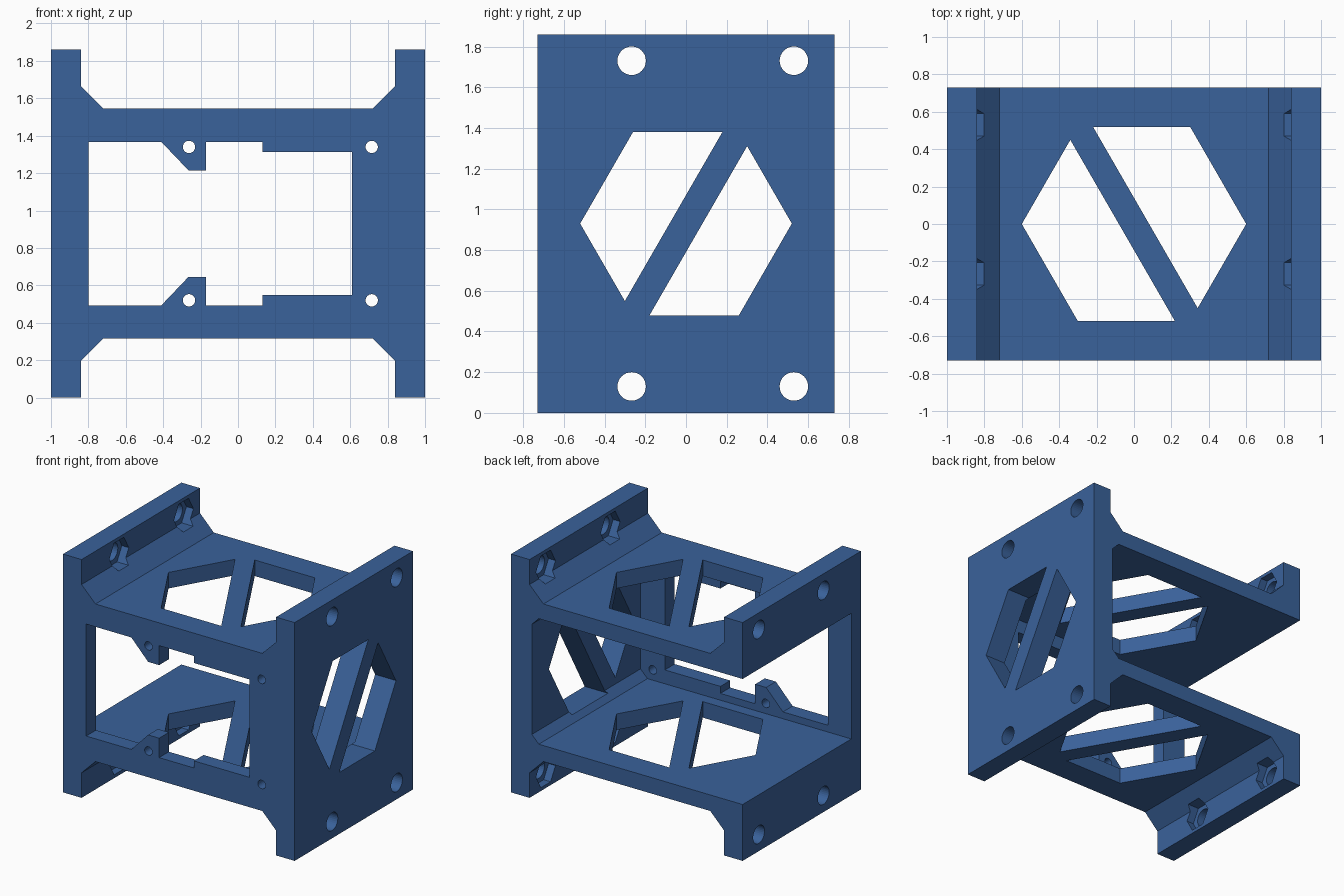
import bpy, bmesh, math
from mathutils import Vector

if "Cube" in bpy.data.objects:
    bpy.data.objects.remove(bpy.data.objects["Cube"])

MID = 0.93          # mirror height of the whole bracket
HALF_D = 0.73       # half depth

blue = bpy.data.materials.new("steel blue")
blue.diffuse_color = (0.042, 0.122, 0.328, 1)
blue.use_nodes = True
blue.node_tree.nodes["Principled BSDF"].inputs["Base Color"].default_value = blue.diffuse_color


def prism(name, pts, axis, lo, hi):
    """Extrude a 2D outline along an axis: x -> (y,z), y -> (x,z), z -> (x,y)."""
    def place(p, t):
        return {'x': (t, p[0], p[1]), 'y': (p[0], t, p[1]), 'z': (p[0], p[1], t)}[axis]
    bm = bmesh.new()
    face = bm.faces.new([bm.verts.new(place(p, lo)) for p in pts])
    ext = bmesh.ops.extrude_face_region(bm, geom=[face])
    shift = Vector(place((0, 0), hi - lo))
    bmesh.ops.translate(bm, vec=shift,
                        verts=[v for v in ext['geom'] if isinstance(v, bmesh.types.BMVert)])
    bmesh.ops.recalc_face_normals(bm, faces=bm.faces)
    me = bpy.data.meshes.new(name)
    bm.to_mesh(me)
    bm.free()
    me.materials.append(blue)
    ob = bpy.data.objects.new(name, me)
    bpy.context.collection.objects.link(ob)
    return ob


def ngon(cx, cy, r, n, start=0.0):
    return [(cx + r * math.cos(start + 2 * math.pi * i / n),
             cy + r * math.sin(start + 2 * math.pi * i / n)) for i in range(n)]


def mirror_z(pts):
    """Close an upper half outline with its reflection about the mid height."""
    return pts + [(x, 2 * MID - z) for x, z in reversed(pts)]


def split_hex(cx, cy, r, angle, half_bar):
    """Two halves of a hexagon, parted by a diagonal bar running corner to corner."""
    h = r * math.sqrt(3) / 2
    e = half_bar / h * r / 2 * 2 / math.sqrt(3) * math.sqrt(3) / 2 * 2
    e = half_bar / math.sin(math.radians(60))      # bar offset along the hexagon side
    halves = []
    for side in (0, math.pi):
        c = [Vector((math.cos(angle + side + k * math.pi / 3),
                     math.sin(angle + side + k * math.pi / 3))) * r for k in range(4)]
        c[0] = c[0] + (c[1] - c[0]).normalized() * e
        c[3] = c[3] + (c[2] - c[3]).normalized() * e
        halves.append([(cx + p.x, cy + p.y) for p in c])
    return halves


# Outer profile: two side walls with feet, joined by two decks
body = prism("bracket_body", mirror_z([
    (-1, 1.86), (-0.84, 1.86), (-0.84, 1.665), (-0.72, 1.545),
    (0.72, 1.545), (0.84, 1.665), (0.84, 1.86), (1, 1.86)][::-1]), 'y', -HALF_D, HALF_D)

cutters = []


def cut(name, pts, axis, lo, hi):
    cutters.append(prism(name + "_cutter", pts, axis, lo, hi))


# Chamber open to the back and the left, behind the front plate
cut("chamber", mirror_z([(-1.2, 1.42), (0.76, 1.42), (0.82, 1.36)]), 'y', -0.61, 1.0)

# Front window with clips and a stepped edge
cut("window", mirror_z([(-0.8, 1.367), (-0.41, 1.367), (-0.265, 1.215), (-0.17, 1.215),
                        (-0.17, 1.367), (0.13, 1.367), (0.13, 1.312), (0.61, 1.312)]),
    'y', -1.0, -0.5)

# Small screw holes in the front plate
for x in (-0.262, 0.715):
    for s in (-1, 1):
        cut("front_screw", ngon(x, MID + s * 0.41, 0.033, 24), 'y', -1.0, -0.5)

# Hexagonal vents with a diagonal bar, in the decks and the right wall
for half in split_hex(0, 0, 0.6, math.radians(120), 0.07):
    cut("deck_vent", half, 'z', 0.2, 1.65)
for half in split_hex(0, MID, 0.52, math.radians(60), 0.07):
    cut("wall_vent", half, 'x', 0.7, 1.2)

# Mounting holes through the feet, with hexagonal nut pockets on the inside
for y in (-0.267, 0.53):
    for s in (-1, 1):
        z = MID + s * 0.80
        for side in (-1, 1):
            lo, hi = sorted((side * 0.75, side * 1.2))
            cut("mount_hole", ngon(y, z, 0.07, 32), 'x', lo, hi)
            lo, hi = sorted((side * 0.70, side * 0.90))
            cut("nut_pocket", ngon(y, z, 0.12, 6), 'x', lo, hi)

for c in cutters:
    c.hide_render = True
    mod = body.modifiers.new(c.name, 'BOOLEAN')
    mod.operation = 'DIFFERENCE'
    mod.solver = 'EXACT'
    mod.object = c

# Bake the cuts and drop the cutters
deps = bpy.context.evaluated_depsgraph_get()
mesh = bpy.data.meshes.new_from_object(body.evaluated_get(deps))
body.modifiers.clear()
body.data = mesh
mesh.materials.clear()
mesh.materials.append(blue)
for p in mesh.polygons:
    p.material_index = 0
for c in cutters:
    bpy.data.objects.remove(c, do_unlink=True)
